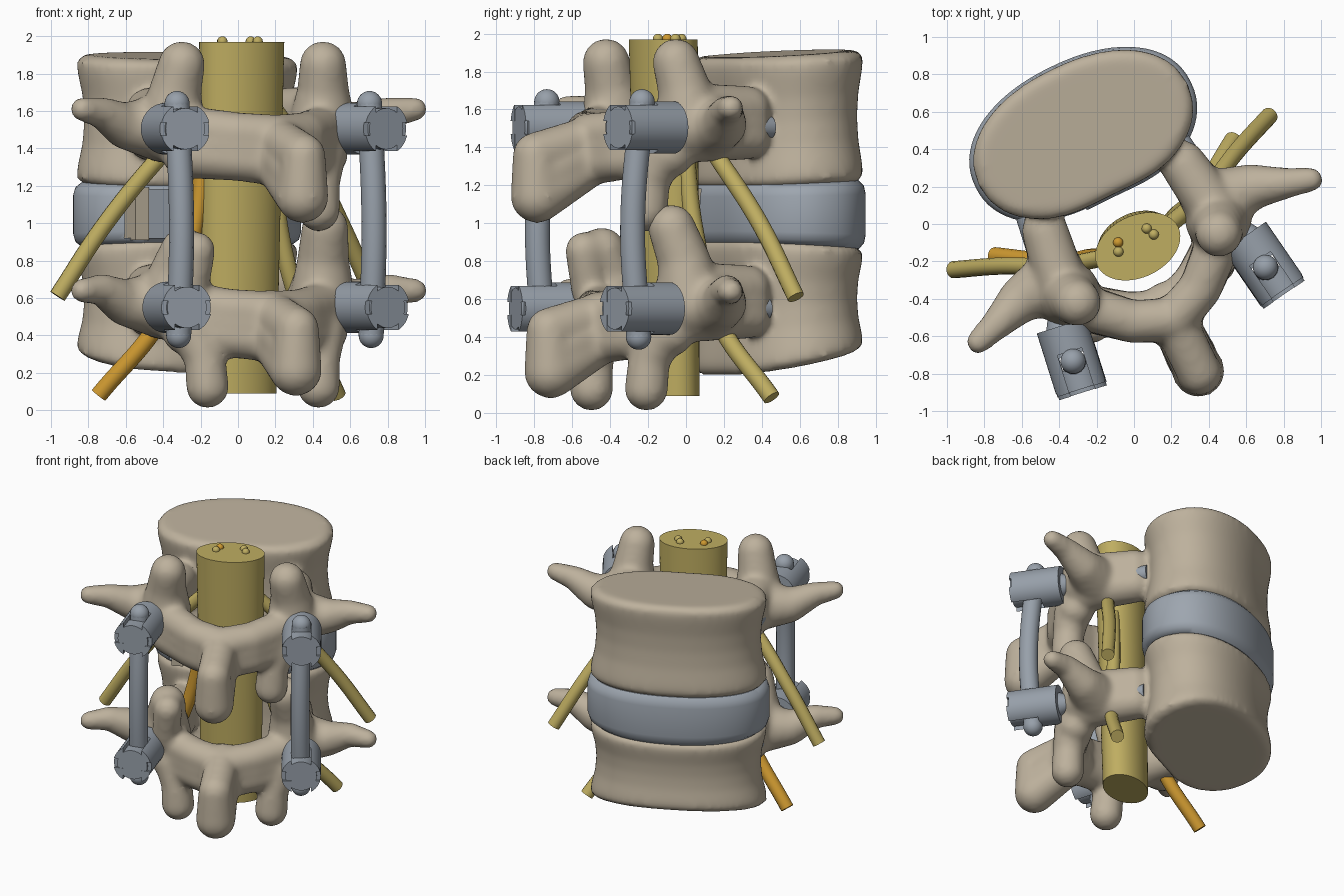
import bpy, bmesh, math
from mathutils import Matrix, Vector

if "Cube" in bpy.data.objects:
    bpy.data.objects.remove(bpy.data.objects["Cube"])

# Everything is built in a frame centred on the cord, turned about z
FRAME = Matrix.Translation((0.02, -0.12, 0)) @ Matrix.Rotation(math.radians(26), 4, 'Z')
parts, cutters = [], []


def material(name, rgb):
    m = bpy.data.materials.new(name)
    m.use_nodes = True
    m.diffuse_color = (*rgb, 1)
    m.node_tree.nodes["Principled BSDF"].inputs["Base Color"].default_value = (*rgb, 1)
    return m


BONE = material("bone", (0.51, 0.44, 0.335))
METAL = material("metal grey", (0.31, 0.35, 0.40))
DISC = material("disc grey", (0.34, 0.38, 0.43))
NERVE = material("nerve yellow", (0.52, 0.42, 0.12))
IRRITATED = material("nerve orange", (0.62, 0.32, 0.03))


def add(name, data, mat, group=parts):
    if isinstance(data, bmesh.types.BMesh):
        mesh = bpy.data.meshes.new(name)
        bmesh.ops.recalc_face_normals(data, faces=data.faces)
        data.to_mesh(mesh)
        data.free()
        data = mesh
    data.materials.append(mat)
    ob = bpy.data.objects.new(name, data)
    ob.matrix_world = FRAME
    bpy.context.collection.objects.link(ob)
    group.append(ob)
    return ob


def blob(bm, *balls):
    """Tapered rounded limb through a chain of (x, y, z, radius) balls."""
    for a, b in zip(balls, balls[1:]):
        tmp = bmesh.new()
        for x, y, z, r in (a, b):
            bmesh.ops.create_icosphere(tmp, subdivisions=3, radius=r,
                                       matrix=Matrix.Translation((x, y, z)))
        pts = [v.co.copy() for v in tmp.verts]
        tmp.clear()
        bmesh.ops.convex_hull(tmp, input=[tmp.verts.new(p) for p in pts])
        loose = [v for v in tmp.verts if not v.link_faces]
        bmesh.ops.delete(tmp, geom=loose, context='VERTS')
        mesh = bpy.data.meshes.new("limb")
        tmp.to_mesh(mesh)
        tmp.free()
        bm.from_mesh(mesh)
        bpy.data.meshes.remove(mesh)


def drum(bm, low, high, rings, count=72):
    """Kidney-shaped drum; low and high are (rear z, front z) of its end planes."""
    loops = []
    for h, s in rings:
        loop = []
        for i in range(count):
            a = math.tau * i / count
            c, d = math.cos(a), math.sin(a)
            x = 0.622 * math.copysign(abs(c) ** 0.92, c)
            y = 0.39 * math.copysign(abs(d) ** 0.92, d)
            if d < 0:
                y += 0.03 * math.exp(-(x / 0.25) ** 2)
            t = (y + 0.4) / 0.8
            z0 = low[0] + (low[1] - low[0]) * t
            z1 = high[0] + (high[1] - high[0]) * t
            loop.append(bm.verts.new((x * s, 0.665 + y * s, z0 + (z1 - z0) * h)))
        loops.append(loop)
    for a, b in zip(loops, loops[1:]):
        for i in range(count):
            j = (i + 1) % count
            bm.faces.new((a[i], a[j], b[j], b[i]))
    bm.faces.new(loops[0][::-1])
    bm.faces.new(loops[-1])


def vertebra(name, z, dv, low, high, facets, lower_sides):
    """z is the pedicle height; facets are the (right, left) upper facet heights."""
    bm = bmesh.new()
    drum(bm, low, high, [(0, .92), (.05, 1), (.14, .99), (.32, .945), (.5, .93),
                         (.68, .945), (.86, .99), (.95, 1), (1, .92)])
    for s, top in zip((-1, 1), facets):
        # pedicle
        for dz in (-0.06, 0.01, 0.08):
            blob(bm, (s*.41, .29, z + dz, .125), (s*.46, -.03, z + dz, .14))
        # transverse process
        blob(bm, (s*.47, .03, z - .01, .18), (s*.68, .02, z + .0, .125),
             (s*.85, -.04, z + .07, .085), (s*.99, -.085, z + .09 - dv/2, .065))
        # upper facet
        blob(bm, (s*.45, -.06, z, .18), (s*.44, -.09, z + top * .55, .14),
             (s*.42, -.13 - dv/2, z + top, .125))
        # trimmed facet
        if top < .3:
            blob(bm, (s*.42, -.14, z + top, .11), (s*.40, -.27, z + top, .10),
                 (s*.42, -.22, z + .05, .10))
        # lamina
        for dz, r in ((-.01, .12), (-.08, .125), (-.15, .13)):
            blob(bm, (s*.41, -.16, z + dz, r), (s*.2, -.35 + dv, z + dz - .03, .115),
                 (0, -.435 + dv, z + dz - .05, .12))
        # lower facet
        if s in lower_sides:
            blob(bm, (s*.38, -.20, z - .15, .13), (s*.34, -.25, z - .3, .11),
                 (s*.33, -.26, z - .45, .115))
    # spinous process
    for ring in (((-.42, -.07, .12), (-.75, -.16, .12)),
                 ((-.42, -.20, .12), (-.74, -.38, .14)),
                 ((-.75, -.16, .12), (-.74, -.38, .14)),
                 ((-.44, -.14, .13), (-.72, -.28, .13))):
        blob(bm, *[(0, y + dv*1.6, z + dz + dv*.4, r) for y, dz, r in ring])
    ob = add(name, bm, BONE)
    m = ob.modifiers.new("fuse", 'REMESH')
    m.mode, m.voxel_size, m.use_smooth_shade = 'VOXEL', 0.02, True
    m = ob.modifiers.new("soften", 'SMOOTH')
    m.factor, m.iterations = 0.5, 10


vertebra("upper_vertebra", 1.52, 0, (1.18, 1.22), (1.87, 1.92), (.33, .33), (1,))
vertebra("lower_vertebra", 0.575, .05, (0.19, 0.35), (0.92, 0.87), (.28, .40), (-1, 1))


def cylinder(bm, start, end, r, r2=None, seg=40):
    start, end = Vector(start), Vector(end)
    d = end - start
    mat = Matrix.Translation((start + end) / 2) @ d.to_track_quat('Z', 'Y').to_matrix().to_4x4()
    bmesh.ops.create_cone(bm, cap_ends=True, segments=seg, radius1=r,
                          radius2=r2 or r, depth=d.length, matrix=mat)


def ball(name, centre, r, mat):
    bm = bmesh.new()
    bmesh.ops.create_uvsphere(bm, u_segments=24, v_segments=16, radius=r,
                              matrix=Matrix.Translation(centre))
    add(name, bm, mat)


def box(bm, centre, size, turn=0):
    mat = (Matrix.Translation(centre) @ Matrix.Rotation(turn, 4, 'Z')
           @ Matrix.Diagonal((*size, 1)))
    bmesh.ops.create_cube(bm, size=1, matrix=mat)


def subtract(ob, centre, size, turn=0):
    bm = bmesh.new()
    box(bm, centre, size, turn)
    tool = add("cutter", bm, METAL, cutters)
    tool.hide_render = True
    m = ob.modifiers.new("cut", 'BOOLEAN')
    m.operation, m.object, m.solver = 'DIFFERENCE', tool, 'EXACT'


# Disc with a rear opening and a graft block
bm = bmesh.new()
drum(bm, (.90, .86), (1.20, 1.23), [(0, .95), (.08, 1.01), (.2, 1.03), (.8, 1.03),
                                    (.92, 1.01), (1, .95)])
subtract(add("disc", bm, DISC), (-.33, .33, 1.05), (.34, .40, .26))
bm = bmesh.new()
box(bm, (-.43, .44, 1.05), (.08, .22, .28))
add("graft_block", bm, BONE)

# Cord, leaning slightly forward at the bottom
bm = bmesh.new()
cylinder(bm, (0, 0, .09), (0, 0, 1.97), .88, 1, seg=64)
bmesh.ops.scale(bm, vec=(.24, .165, 1), verts=bm.verts)
bmesh.ops.translate(bm, vec=(0, .035, 0), verts=[v for v in bm.verts if v.co.z < 1])
add("cord", bm, NERVE)


def tube(name, points, r, mat):
    cu = bpy.data.curves.new(name, 'CURVE')
    cu.dimensions = '3D'
    cu.bevel_depth, cu.bevel_resolution, cu.use_fill_caps = r, 5, True
    sp = cu.splines.new('BEZIER')
    sp.bezier_points.add(len(points) - 1)
    for bp, p in zip(sp.bezier_points, points):
        bp.co = p
        bp.handle_left_type = bp.handle_right_type = 'AUTO'
    add(name, cu, mat)


for s, side, rod_x in ((-1, "right", -.58), (1, "left", .565)):
    # Nerve roots
    tube(side + "_upper_nerve", [(s*.17, .02, 1.65), (s*.42, .09, 1.38),
                                 (s*.70, .225, 1.0), (s*.94, .32, .61)], .046, NERVE)
    hue = IRRITATED if s < 0 else NERVE
    tube(side + "_lower_nerve", [(s*.20, .03, 1.4), (s*.26, .06, .95),
                                 (s*.42, .11, .5), (s*.71, .29, .08)], .047, hue)
    for i, x in enumerate((.085, .105)):
        ball(f"{side}_rootlet_{i}", (s*x, .065 - .045*i, 1.972), .027,
             hue if i == 0 else NERVE)

    # Rod with domed ends
    ends = [(rod_x, -.42, .40), (rod_x, -.40, 1.64)]
    tube(side + "_rod", [ends[0], (rod_x, -.455, 1.0), ends[1]], .067, METAL)
    for end, p in zip(("bottom", "top"), ends):
        ball(f"{side}_rod_{end}", p, .067, METAL)

    # Pedicle screws: slotted head, set screw and shank
    for level, z, y in (("lower", .55, -.405), ("upper", 1.505, -.385)):
        axis = Vector((-s*.15, 1, 0)).normalized()
        mid = Vector((rod_x, y, z))
        turn = math.atan2(-axis.x, axis.y)
        bm = bmesh.new()
        cylinder(bm, mid - axis*.172, mid + axis*.185, .138)
        head = add(f"{side}_{level}_screw_head", bm, METAL)
        subtract(head, mid - axis*.11, (.136, .30, .5), turn)
        subtract(head, mid - axis*.18, (.4, .05, .07), turn)
        bm = bmesh.new()
        cylinder(bm, mid - axis*.17, mid - axis*.05, .11)
        add(f"{side}_{level}_set_screw", bm, METAL)
        bm = bmesh.new()
        cylinder(bm, mid + axis*.15, mid + axis*.24, .10, .06)
        cylinder(bm, mid + axis*.2, mid + axis*.8, .06)
        add(f"{side}_{level}_screw_shank", bm, METAL)

# Bake the modifiers and curves, smooth the shading, drop the cutters
bpy.context.view_layer.update()
bpy.ops.object.select_all(action='DESELECT')
for ob in parts:
    ob.select_set(True)
bpy.context.view_layer.objects.active = parts[0]
bpy.ops.object.convert(target='MESH')
bpy.ops.object.shade_smooth_by_angle(angle=math.radians(38))
for ob in cutters:
    bpy.data.objects.remove(ob)
